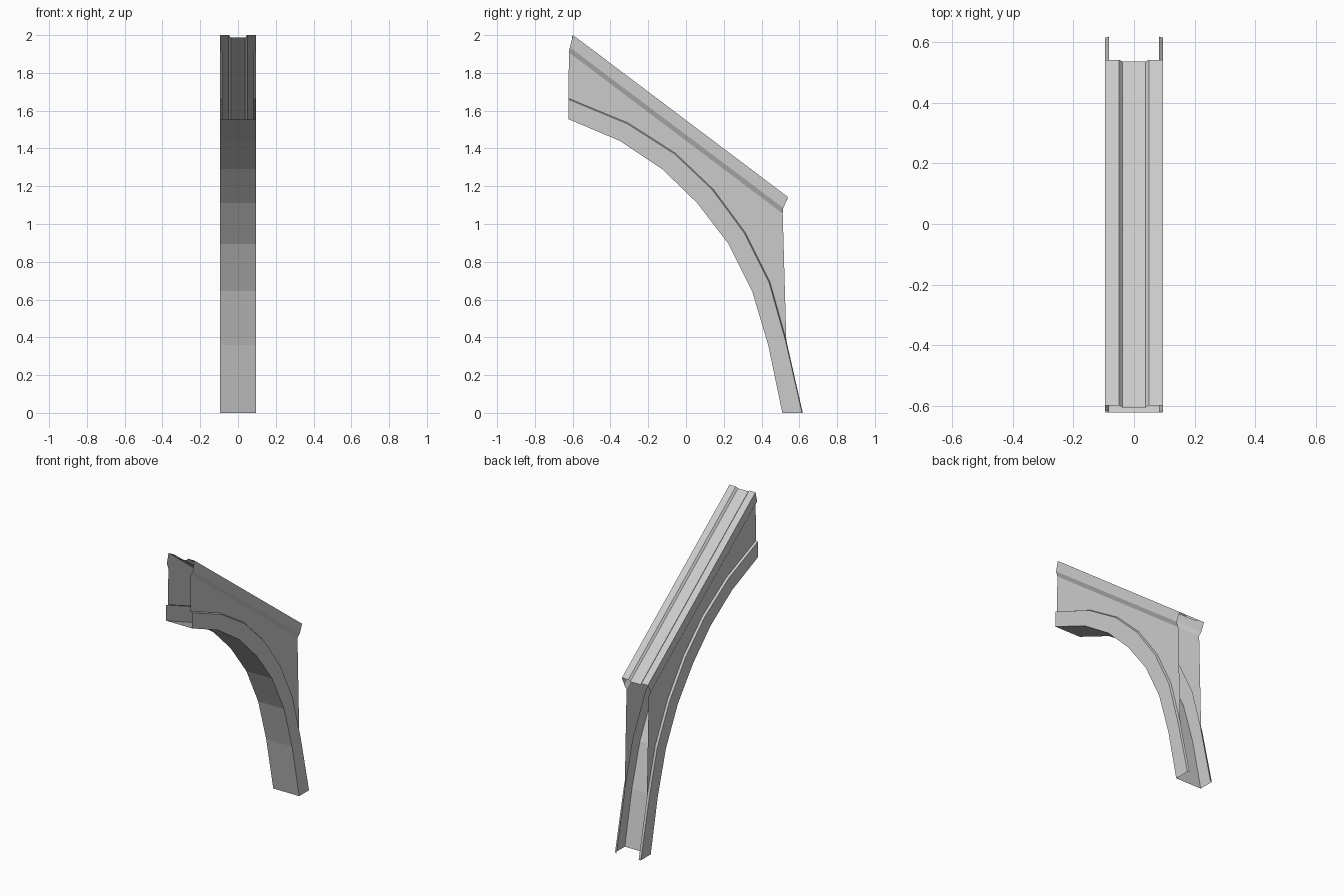
import bpy

if "Cube" in bpy.data.objects:
    bpy.data.objects.remove(bpy.data.objects["Cube"])

W, WEB = 0.096, 0.082          # half width of rib/cap, half distance between webs

# arch curves in the (y, z) plane, from the high front end to the foot
outer = [(-.622, 1.66), (-.31, 1.53), (-.06, 1.37), (.14, 1.18),
         (.31, .95), (.44, .69), (.527, .38), (.614, 0)]
inner = [(-.622, 1.555), (-.35, 1.44), (-.125, 1.29), (.06, 1.11),
         (.225, .895), (.35, .645), (.435, .36), (.51, 0)]
# ledge meets the web slightly above the rib edge
ledge = [(y + .004 * (i > 0), z + .005 * (z > 0)) for i, (y, z) in enumerate(outer)]


def add_half(name, verts, faces):
    """Make a half part on +x and mirror it across x = 0."""
    mesh = bpy.data.meshes.new(name)
    mesh.from_pydata(verts, [], faces)
    obj = bpy.data.objects.new(name, mesh)
    bpy.context.collection.objects.link(obj)
    mod = obj.modifiers.new("Mirror", 'MIRROR')
    mod.use_axis[0] = True
    mod.merge_threshold = 0.0005
    return obj


def loft(name, rows):
    """Bridge successive open cross-sections with quads."""
    n = len(rows[0])
    verts = [v for row in rows for v in row]
    faces = [(r * n + i, r * n + i + 1, (r + 1) * n + i + 1, (r + 1) * n + i)
             for r in range(len(rows) - 1) for i in range(n - 1)]
    return add_half(name, verts, faces)


# curved rib: soffit, flange and ledge
rib = [[(0, *i), (W, *i), (W, *o), (WEB, *l)] for i, o, l in zip(inner, outer, ledge)]
loft("arch_rib", rib[::-1])

# sloping cap: recessed channel, top rails, side band and lower bevel
xs = [0, .038, .049, W, W, WEB]
front = [(-.605, 1.988)] * 2 + [(-.598, 2.0)] * 2 + [(-.615, 1.935), (-.62, 1.908)]
back = [(.536, 1.13)] * 2 + [(.541, 1.142)] * 2 + [(.515, 1.085), (.512, 1.055)]
loft("sloping_cap", [[(x, *p) for x, p in zip(xs, end)] for end in (front, back)])

# flat side web between rib and cap
web = [(WEB, *p) for p in ledge[:-1] + [back[-1], front[-1]]]
add_half("side_web", web, [tuple(range(len(web)))])
